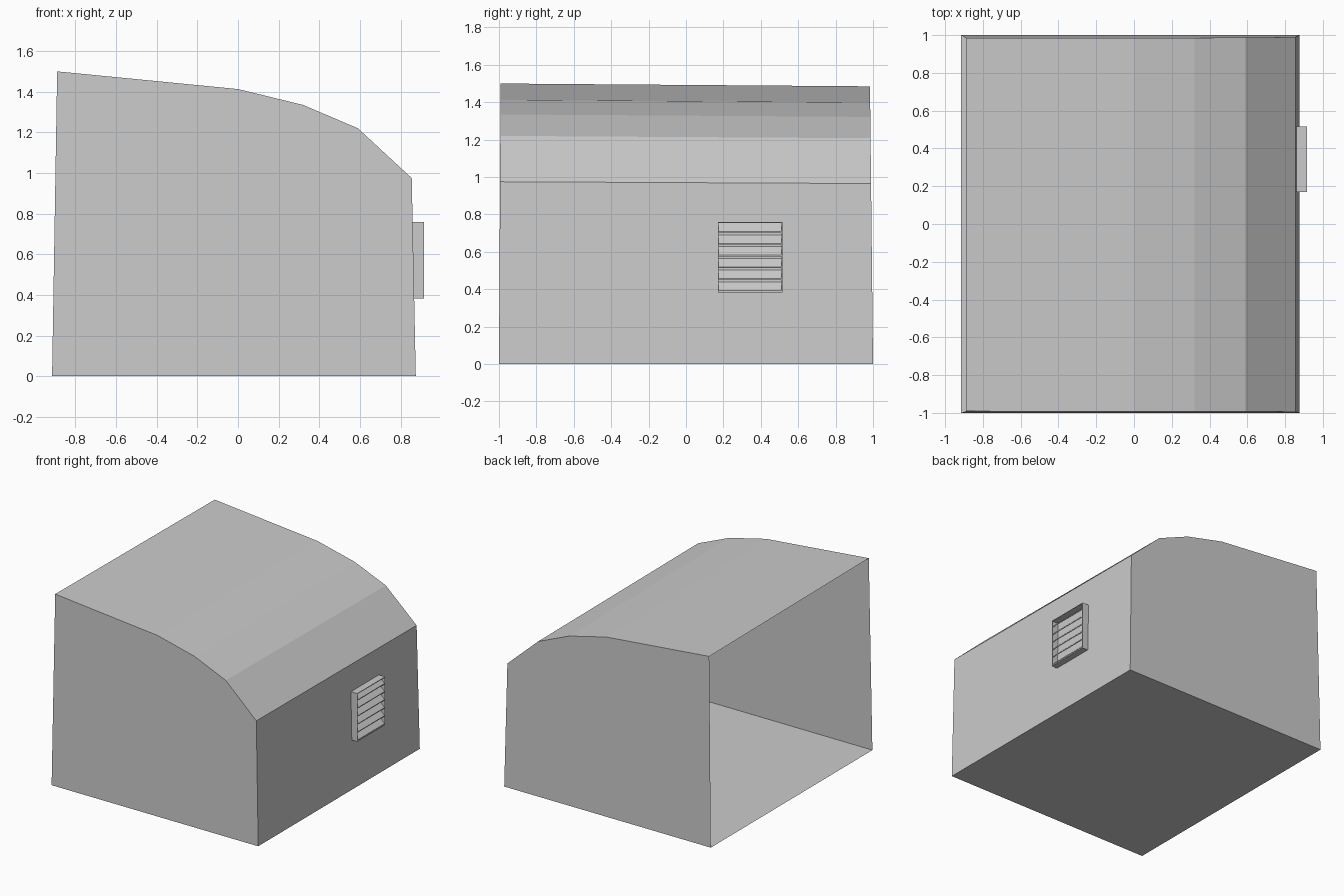
import bpy, bmesh

if "Cube" in bpy.data.objects:
    bpy.data.objects.remove(bpy.data.objects["Cube"])


def make(name, verts, faces, fix=True):
    mesh = bpy.data.meshes.new(name)
    mesh.from_pydata(verts, [], faces)
    if fix:
        bm = bmesh.new()
        bm.from_mesh(mesh)
        bmesh.ops.recalc_face_normals(bm, faces=bm.faces)
        bm.to_mesh(mesh)
        bm.free()
    ob = bpy.data.objects.new(name, mesh)
    bpy.context.collection.objects.link(ob)
    return ob


# Side profile (x, z): open left edge, curved roof, near-vertical right wall
profile = [(-0.915, 0), (-0.89, 1.5), (0.0, 1.413), (0.32, 1.335),
           (0.59, 1.22), (0.855, 0.975), (0.875, 0)]
n = len(profile)


# End walls lean in slightly; the roof drops a little towards the back
def station(side):
    lean = 0.007 if side < 0 else 0.013
    drop = 0.0 if side < 0 else 0.01
    return [(x, side * (1 - lean * z / 1.2), z * (1 - drop)) for x, z in profile]


# Hollow shell, with the left side left open
strips = [(i, i + 1, n + i + 1, n + i) for i in range(1, n - 1)]
floor = (n - 1, 0, n, 2 * n - 1)
ends = [tuple(range(n)), tuple(range(2 * n - 1, n - 1, -1))]
make("shell", station(-1) + station(1), strips + [floor] + ends)


def box(name, x0, x1, y0, y1, z0, z1):
    v = [(x, y, z) for x in (x0, x1) for y in (y0, y1) for z in (z0, z1)]
    f = [(0, 1, 3, 2), (4, 6, 7, 5), (0, 4, 5, 1),
         (2, 3, 7, 6), (0, 2, 6, 4), (1, 5, 7, 3)]
    return make(name, v, f)


# Vent frame on the right wall
Y0, Y1, Z0, Z1 = 0.17, 0.515, 0.383, 0.76
T = 0.005
box("vent_side_front", 0.86, 0.915, Y0, Y0 + T, Z0, Z1)
box("vent_side_back", 0.86, 0.915, Y1 - T, Y1, Z0, Z1)
box("vent_top", 0.86, 0.915, Y0, Y1, Z1 - T, Z1)
box("vent_bottom", 0.867, 0.915, Y0, Y1, Z0, Z0 + T)

# Slats sloping down and outwards
count = 6
pitch = (Z1 - Z0) / count
for i in range(count):
    z = Z0 + i * pitch + 0.005
    top = z + 0.045
    section = [(0.913, z), (0.913, z + 0.006), (0.868, top + 0.006), (0.868, top)]
    verts = [(x, y, h) for y in (Y0 + T, Y1 - T) for x, h in section]
    make(f"vent_slat_{i + 1}", verts,
         [(0, 1, 2, 3), (7, 6, 5, 4)] +
         [(k, (k + 1) % 4, (k + 1) % 4 + 4, k + 4) for k in range(4)])
